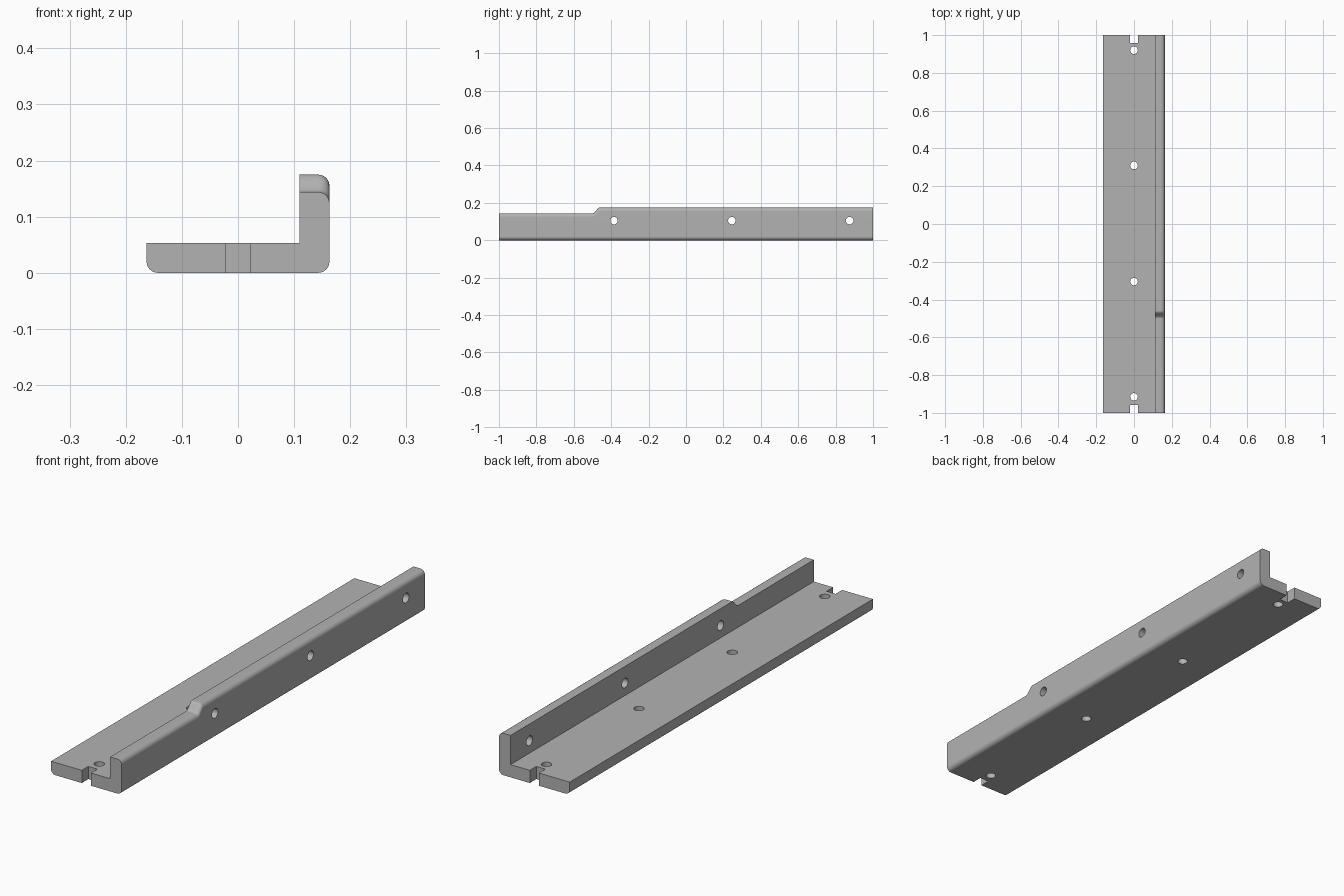
import bpy, bmesh, math
from mathutils import Matrix

cube = bpy.data.objects.get("Cube")
if cube:
    bpy.data.objects.remove(cube, do_unlink=True)

HALF_W, HALF_L = 0.163, 1.0
THICK, RADIUS = 0.053, 0.02
LOW, HIGH = 0.144, 0.175
WALL_IN = HALF_W - THICK

grey = bpy.data.materials.new("plain grey")
grey.use_nodes = True
colour = (0.45, 0.45, 0.45, 1)
grey.diffuse_color = colour
grey.node_tree.nodes["Principled BSDF"].inputs["Base Color"].default_value = colour


def add_object(name, bm):
    bmesh.ops.recalc_face_normals(bm, faces=bm.faces)
    mesh = bpy.data.meshes.new(name)
    bm.to_mesh(mesh)
    bm.free()
    mesh.materials.append(grey)
    obj = bpy.data.objects.new(name, mesh)
    bpy.context.collection.objects.link(obj)
    return obj


def fillet(x, z, start, steps=6):
    """Quarter arc about (x, z), counter-clockwise from start degrees."""
    angles = [math.radians(start + 90 * i / steps) for i in range(steps + 1)]
    return [(x + RADIUS * math.cos(a), z + RADIUS * math.sin(a)) for a in angles]


def section(height):
    """L-shaped cross-section with rounded outer corners."""
    inset = HALF_W - RADIUS
    return (fillet(-inset, RADIUS, 180) + fillet(inset, RADIUS, 270)
            + fillet(inset, height - RADIUS, 0)
            + [(WALL_IN, height), (WALL_IN, THICK), (-HALF_W, THICK)])


# Rail: the section lofted along its length, with a soft step in the wall
stations = [(-HALF_L, LOW)]
for i in range(9):
    t = i / 8
    stations.append((-0.50 + 0.04 * t, LOW + (HIGH - LOW) * (1 - math.cos(math.pi * t)) / 2))
stations.append((HALF_L, HIGH))
bm = bmesh.new()
rings = [[bm.verts.new((x, y, z)) for x, z in section(h)] for y, h in stations]
for a, b in zip(rings, rings[1:]):
    for i in range(len(a)):
        j = (i + 1) % len(a)
        bm.faces.new((a[i], a[j], b[j], b[i]))
bm.faces.new(rings[0])
bm.faces.new(rings[-1])
rail = add_object("angle_rail", bm)


def drill(bm, location, rotation=Matrix()):
    bmesh.ops.create_cone(bm, cap_ends=True, segments=32, radius1=0.02, radius2=0.02,
                          depth=0.2, matrix=Matrix.Translation(location) @ rotation)


# Cutters: base holes, wall holes and the slots at both ends
bm = bmesh.new()
for y in (-0.915, -0.305, 0.31, 0.92):
    drill(bm, (0, y, 0.03))
for y in (-0.385, 0.245, 0.875):
    drill(bm, (HALF_W, y, 0.105), Matrix.Rotation(math.pi / 2, 4, "Y"))
for side in (-1, 1):
    bmesh.ops.create_cube(bm, size=1, matrix=Matrix.Translation((0, side, 0.03))
                          @ Matrix.Diagonal((0.042, 0.086, 0.2, 1)))
cutter = add_object("hole_cutter", bm)

cut = rail.modifiers.new("holes", "BOOLEAN")
cut.operation = "DIFFERENCE"
cut.solver = "EXACT"
cut.object = cutter

bpy.ops.object.select_all(action="DESELECT")
rail.select_set(True)
bpy.context.view_layer.objects.active = rail
bpy.ops.object.modifier_apply(modifier=cut.name)
bpy.data.objects.remove(cutter, do_unlink=True)

# Smooth fillets and holes, with flat main faces
bpy.ops.object.shade_smooth_by_angle(angle=math.radians(30))
normals = rail.modifiers.new("flat_faces", "WEIGHTED_NORMAL")
normals.keep_sharp = True
